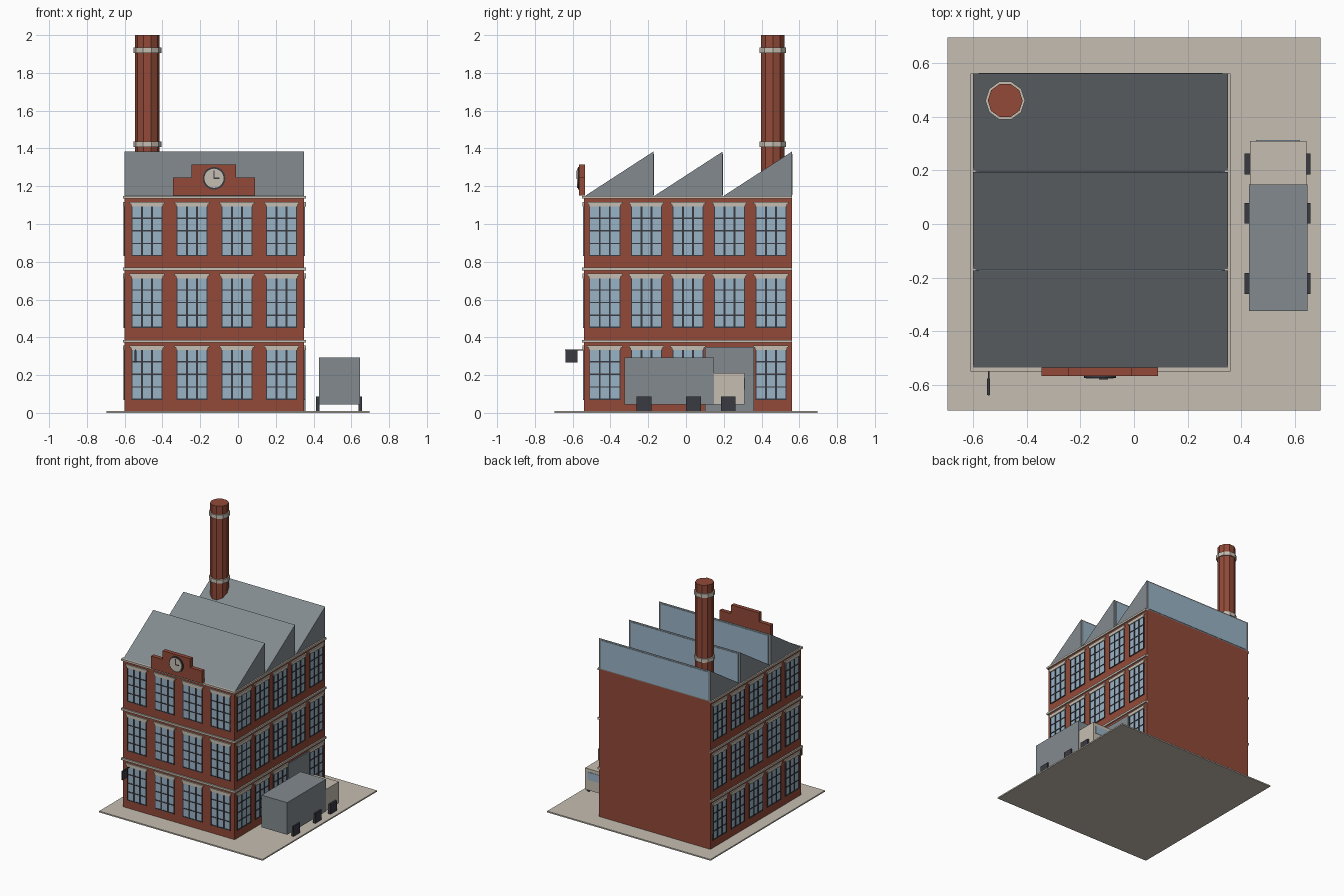
import bpy, bmesh, math

if "Cube" in bpy.data.objects:
    bpy.data.objects.remove(bpy.data.objects["Cube"])


def material(name, r, g, b):
    lin = [(c / 255 / 12.92) if c < 11 else ((c / 255 + 0.055) / 1.055) ** 2.4 for c in (r, g, b)]
    m = bpy.data.materials.new(name)
    m.diffuse_color = (*lin, 1)
    m.use_nodes = True
    m.node_tree.nodes["Principled BSDF"].inputs["Base Color"].default_value = m.diffuse_color
    return m


BRICK = material("brick_red", 146, 74, 56)
CREAM = material("stone_cream", 198, 190, 178)
GREY = material("sheet_grey", 130, 138, 143)
GLASS = material("window_blue", 154, 180, 198)
DARK = material("iron_dark", 58, 58, 66)

X0, X1, Y0, Y1 = -0.6, 0.35, -0.54, 0.56   # building footprint
Z0, ZR = 0.01, 1.145                       # ground and roof line
FLOOR = 0.38


def finish(bm, name, mat):
    bmesh.ops.recalc_face_normals(bm, faces=bm.faces)
    me = bpy.data.meshes.new(name)
    bm.to_mesh(me)
    bm.free()
    me.materials.append(mat)
    ob = bpy.data.objects.new(name, me)
    bpy.context.collection.objects.link(ob)
    return ob


def add_prism(bm, ring_a, ring_b):
    """Closed solid between two matching outlines."""
    a = [bm.verts.new(p) for p in ring_a]
    b = [bm.verts.new(p) for p in ring_b]
    n = len(a)
    bm.faces.new(a)
    bm.faces.new(b[::-1])
    for i in range(n):
        j = (i + 1) % n
        bm.faces.new((a[i], b[i], b[j], a[j]))


def add_box(bm, x0, x1, y0, y1, z0, z1):
    q = [(x0, y0), (x1, y0), (x1, y1), (x0, y1)]
    add_prism(bm, [(x, y, z0) for x, y in q], [(x, y, z1) for x, y in q])


def box(name, mat, *dims):
    bm = bmesh.new()
    add_box(bm, *dims)
    return finish(bm, name, mat)


# Wall frames: u along the wall, z up, d outward
WALLS = {
    "front": (lambda u, z, d: (u, Y0 - d, z), X0, X1, 4),
    "right": (lambda u, z, d: (X1 + d, u, z), Y0, Y1, 5),
    "left": (lambda u, z, d: (X0 - d, u, z), Y0, Y1, 5),
}


def add_panel(bm, frame, outline, d0, d1):
    add_prism(bm, [frame(u, z, d0) for u, z in outline], [frame(u, z, d1) for u, z in outline])


def rect(u0, u1, z0, z1):
    return [(u0, z0), (u1, z0), (u1, z1), (u0, z1)]


# Ground slab and brick block
box("ground_slab", CREAM, -0.695, 0.695, -0.695, 0.695, 0, Z0)
box("brick_walls", BRICK, X0, X1, Y0, Y1, Z0, ZR)

# Windows: glass, glazing bars and flared lintels on three walls
W, H, BAR = 0.082, 0.268, 0.005
for side, (frame, a, b, count) in WALLS.items():
    glass, bars, lintels = bmesh.new(), bmesh.new(), bmesh.new()
    pitch = (b - a) / count
    for level in range(3):
        for i in range(count):
            if side == "right" and level == 0 and i == 3:
                continue                   # loading door sits here
            u, z = a + pitch * (i + 0.5), 0.07 + FLOOR * level
            add_panel(glass, frame, rect(u - W, u + W, z, z + H), -0.005, 0.002)
            for k in range(4):
                c = u - W + BAR / 2 + k * (2 * W - BAR) / 3
                w = BAR if k in (1, 2) else BAR / 2
                add_panel(bars, frame, rect(c - w, c + w, z, z + H), -0.004, 0.006)
            for k in range(4):
                c = z + k * H / 4 + (0.003 if k == 0 else 0)
                add_panel(bars, frame, rect(u - W, u + W, c - 0.0035, c + 0.0035), -0.004, 0.005)
            t = z + H - 0.006
            add_panel(lintels, frame,
                      [(u - W, t), (u + W, t), (u + W + 0.004, t + 0.014), (u + W + 0.011, t + 0.014),
                       (u + W + 0.011, t + 0.025), (u - W - 0.011, t + 0.025),
                       (u - W - 0.011, t + 0.014), (u - W - 0.004, t + 0.014)], -0.005, 0.009)
    finish(glass, side + "_window_glass", GLASS)
    finish(bars, side + "_window_bars", DARK)
    finish(lintels, side + "_lintels", CREAM)

# Stone string courses wrapping the front and sides
bands = bmesh.new()
for z in (0.372, 0.754, 1.134):
    e = 0.01
    q = [(X0 - e, Y0 - e), (X1 + e, Y0 - e), (X1 + e, Y1), (X1 - e, Y1),
         (X1 - e, Y0 + e), (X0 + e, Y0 + e), (X0 + e, Y1), (X0 - e, Y1)]
    add_prism(bands, [(x, y, z) for x, y in q], [(x, y, z + 0.015) for x, y in q])
finish(bands, "stone_bands", CREAM)

# Loading door
door = bmesh.new()
add_panel(door, WALLS["right"][0], rect(0.1, 0.36, Z0, 0.35), -0.005, 0.008)
finish(door, "loading_door", GREY)

# Sawtooth roof with glazed back faces
teeth, lights = bmesh.new(), bmesh.new()
step = (Y1 - Y0) / 3
for i in range(3):
    y = Y0 + step * i
    tri = [(y, ZR), (y + step, ZR), (y + step, 1.383)]
    add_prism(teeth, [(X0, v, z) for v, z in tri], [(X1, v, z) for v, z in tri])
    add_box(lights, X0 + 0.02, X1 - 0.02, y + step - 0.004, y + step + 0.003, ZR + 0.008, 1.37)
finish(teeth, "sawtooth_roof", GREY)
finish(lights, "roof_glazing", GLASS)

# Stepped gable with clock
front = WALLS["front"][0]
gable = bmesh.new()
add_panel(gable, front, [(-0.345, 1.15), (0.09, 1.15), (0.09, 1.247), (-0.01, 1.247),
                         (-0.01, 1.315), (-0.245, 1.315), (-0.245, 1.247), (-0.345, 1.247)], -0.005, 0.026)
finish(gable, "stepped_gable", BRICK)
CX, CZ = -0.127, 1.242


def disc(name, mat, r, d0, d1):
    bm = bmesh.new()
    pts = [(CX + r * math.cos(k * math.pi / 10), CZ + r * math.sin(k * math.pi / 10)) for k in range(20)]
    add_panel(bm, front, pts, d0, d1)
    finish(bm, name, mat)


disc("clock_rim", DARK, 0.06, 0.02, 0.033)
disc("clock_face", CREAM, 0.051, 0.03, 0.036)
hands = bmesh.new()
add_panel(hands, front, rect(CX - 0.003, CX + 0.003, CZ - 0.003, CZ + 0.042), 0.034, 0.039)
add_panel(hands, front, rect(CX - 0.003, CX + 0.03, CZ - 0.003, CZ + 0.003), 0.034, 0.039)
finish(hands, "clock_hands", DARK)


# Ten-sided chimney with stone collars
def decagon(name, mat, r, z0, z1):
    bm = bmesh.new()
    q = [(-0.48 + r * math.cos(k * math.pi / 5), 0.46 + r * math.sin(k * math.pi / 5)) for k in range(10)]
    add_prism(bm, [(x, y, z0) for x, y in q], [(x, y, z1) for x, y in q])
    finish(bm, name, mat)


decagon("chimney", BRICK, 0.065, 0.002, 2.0)
decagon("chimney_lower_collar", CREAM, 0.074, 1.408, 1.438)
decagon("chimney_upper_collar", CREAM, 0.074, 1.905, 1.935)

# Hanging sign on a bracket
box("sign_bracket", DARK, -0.545, -0.539, -0.64, Y0, 0.329, 0.335)
box("sign_board", DARK, -0.547, -0.537, -0.637, -0.575, 0.266, 0.33)

# Delivery truck
box("truck_cargo", GREY, 0.428, 0.646, -0.325, 0.148, 0.045, 0.292)
box("truck_cab", CREAM, 0.432, 0.642, 0.148, 0.31, 0.045, 0.21)
box("truck_windscreen", GLASS, 0.455, 0.619, 0.305, 0.313, 0.125, 0.185)
wheels = bmesh.new()
for y in (-0.222, 0.04, 0.224):
    for x in (0.422, 0.647):
        add_box(wheels, x - 0.01, x + 0.01, y - 0.039, y + 0.039, 0.002, 0.087)
finish(wheels, "truck_wheels", DARK)
